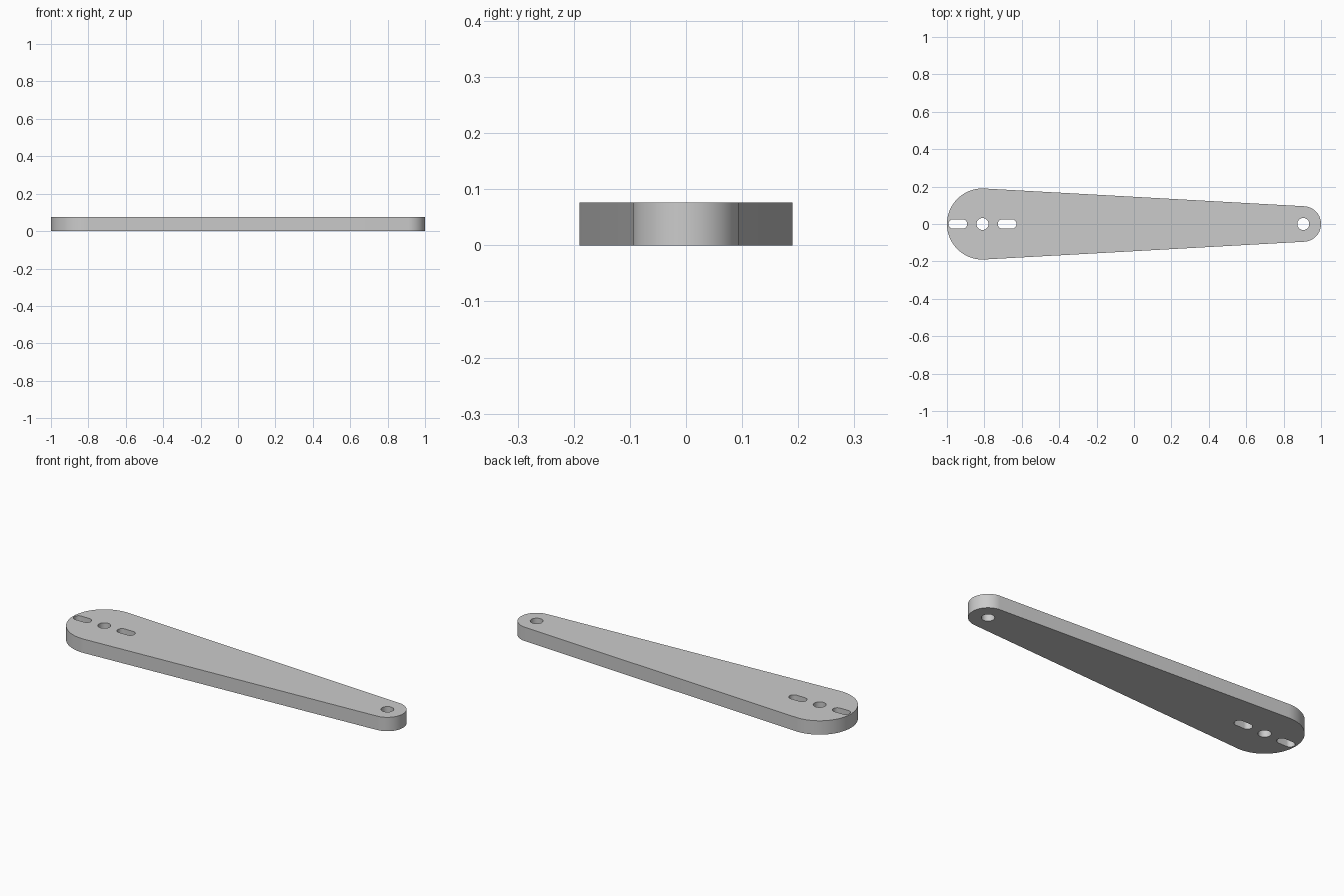
import bpy
import bmesh
from math import asin, cos, sin, pi, radians

cube = bpy.data.objects.get("Cube")
if cube:
    bpy.data.objects.remove(cube, do_unlink=True)

THICK = 0.076
BIG_X, BIG_R = -0.81, 0.19
SMALL_X, SMALL_R = 0.905, 0.095
HOLE_R, SLOT_R = 0.032, 0.025


def arc(cx, r, start, end, steps):
    """Points on an arc centred on the long axis."""
    return [(cx + r * cos(start + (end - start) * i / steps),
             r * sin(start + (end - start) * i / steps)) for i in range(steps + 1)]


def circle(cx, r):
    return arc(cx, r, 0, 2 * pi, 48)[:-1]


def slot(x0, x1, r):
    return arc(x1, r, -pi / 2, pi / 2, 20) + arc(x0, r, pi / 2, 3 * pi / 2, 20)


# Tapered outline: two round ends joined by their common tangents
tangent = pi / 2 - asin((BIG_R - SMALL_R) / (SMALL_X - BIG_X))
outline = (arc(SMALL_X, SMALL_R, -tangent, tangent, 40)
           + arc(BIG_X, BIG_R, tangent, 2 * pi - tangent, 56))

# Pivot holes at both ends, with a slot on each side of the large-end hole
loops = [outline, circle(BIG_X, HOLE_R), circle(SMALL_X, HOLE_R)]
for side in (-1, 1):
    ends = sorted(BIG_X + side * d for d in (0.107, 0.157))
    loops.append(slot(ends[0], ends[1], SLOT_R))

# Filled and extruded profile
curve = bpy.data.curves.new("lever_arm_profile", 'CURVE')
curve.dimensions = '2D'
curve.fill_mode = 'BOTH'
curve.extrude = THICK / 2
for pts in loops:
    spline = curve.splines.new('POLY')
    spline.points.add(len(pts) - 1)
    for point, (x, y) in zip(spline.points, pts):
        point.co = (x, y, 0, 1)
    spline.use_cyclic_u = True

arm = bpy.data.objects.new("lever_arm", curve)
bpy.context.collection.objects.link(arm)
bpy.ops.object.select_all(action='DESELECT')
arm.select_set(True)
bpy.context.view_layer.objects.active = arm
bpy.ops.object.convert(target='MESH')
arm = bpy.context.object

# Weld caps to walls and stand the arm on the ground
bm = bmesh.new()
bm.from_mesh(arm.data)
bmesh.ops.remove_doubles(bm, verts=bm.verts, dist=0.0001)
bmesh.ops.recalc_face_normals(bm, faces=bm.faces)
bmesh.ops.translate(bm, verts=bm.verts, vec=(0, 0, THICK / 2))
bm.to_mesh(arm.data)
bm.free()
bpy.ops.object.shade_smooth_by_angle(angle=radians(30))

# Plain grey
grey = bpy.data.materials.new("plain_grey")
grey.use_nodes = True
color = (0.6, 0.6, 0.6, 1)
grey.diffuse_color = color
grey.node_tree.nodes["Principled BSDF"].inputs["Base Color"].default_value = color
arm.data.materials.clear()
arm.data.materials.append(grey)
